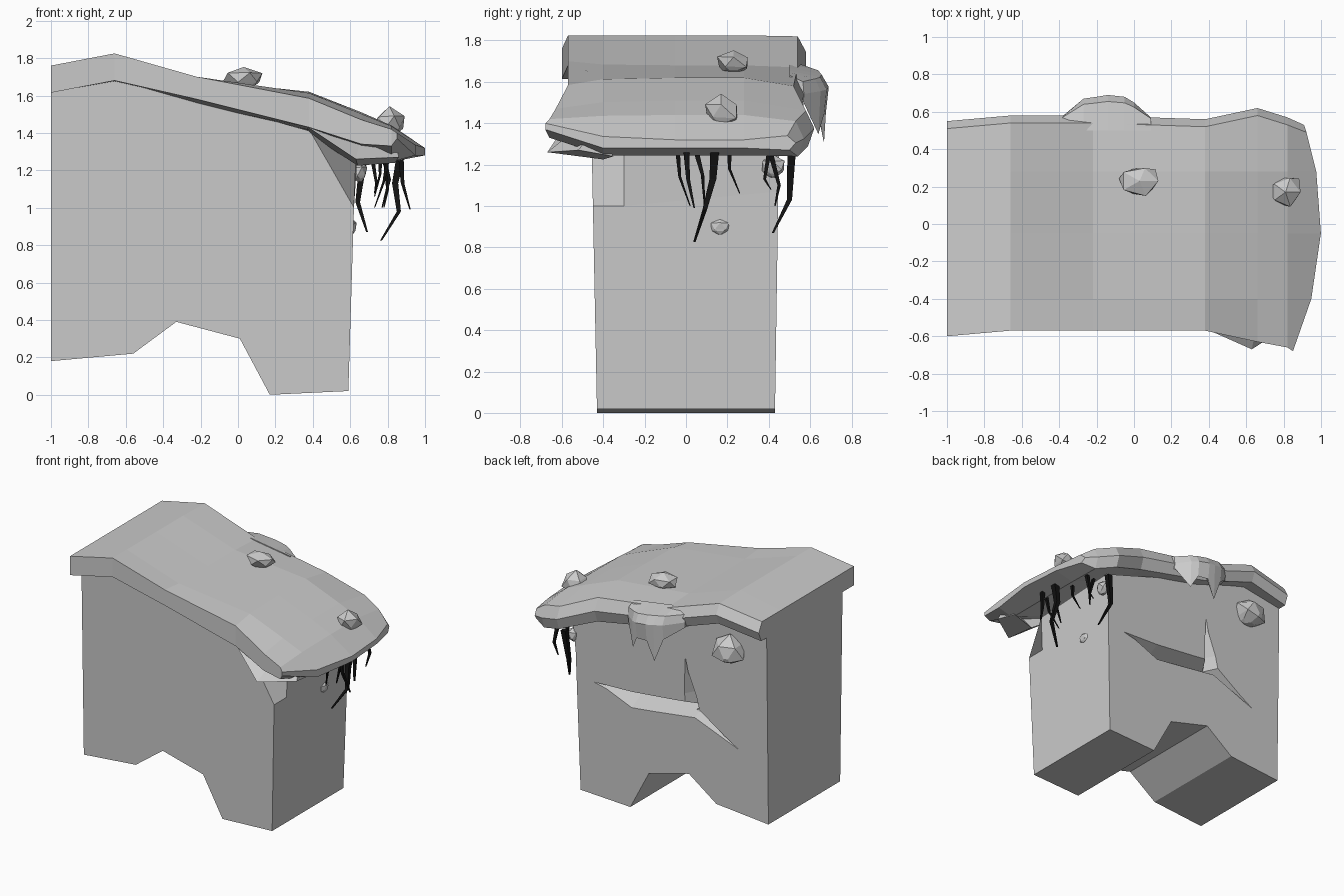
import bpy, bmesh, random
from mathutils import Vector

if "Cube" in bpy.data.objects:
    bpy.data.objects.remove(bpy.data.objects["Cube"])

random.seed(4)


def finish(name, bm):
    bmesh.ops.recalc_face_normals(bm, faces=bm.faces)
    me = bpy.data.meshes.new(name)
    bm.to_mesh(me)
    bm.free()
    ob = bpy.data.objects.new(name, me)
    bpy.context.collection.objects.link(ob)
    return ob


def loft(name, rings):
    """Closed skin through rings of equal point count, capped at both ends."""
    bm = bmesh.new()
    vs = [[bm.verts.new(p) for p in r] for r in rings]
    n = len(rings[0])
    for a, b in zip(vs, vs[1:]):
        for i in range(n):
            j = (i + 1) % n
            bm.faces.new((a[i], a[j], b[j], b[i]))
    bm.faces.new(vs[0])
    bm.faces.new(vs[-1])
    return finish(name, bm)


# Cliff body: side profile, with the front right top corner cut away
base = [(-1, .18), (-.56, .22), (-.33, .39), (.01, .30), (.17, 0), (.59, .02)]
front_top = [(.62, 1.0), (.385, 1.41), (-.62, 1.69), (-1, 1.62)]
back_top = [(.62, 1.07), (.64, 1.30), (-.62, 1.69), (-1, 1.62)]
body = loft("cliff_body", [
    [(x, -(.43 + .02 * z), z) for x, z in base + front_top],
    [(x, -.30, z) for x, z in base + [(.62, 1.0), (.63, 1.27)] + front_top[2:]],
    [(x, .43 + .015 * z, z) for x, z in base + back_top]])


# Cracks in the back face: upper point, lower point, depth at each station
def crack(name, stations):
    rings = []
    for (xu, zu), (xl, zl), d in stations:
        rings.append([(xu, .5, zu), (xl, .5, zl), ((xu + xl) / 2, .45 - d, (zu + zl) / 2)])
    cutter = loft(name, rings)
    cutter.hide_render = True
    cutter.hide_set(True)
    mod = body.modifiers.new(name, 'BOOLEAN')
    mod.operation = 'DIFFERENCE'
    mod.solver = 'EXACT'
    mod.object = cutter


crack("long_crack_cutter", [
    ((.47, .89), (.46, .87), .01), ((.15, .92), (.15, .74), .13),
    ((-.36, .97), (-.39, .81), .13), ((-.76, .70), (-.75, .68), .01)])
crack("upright_crack_cutter", [
    ((-.30, 1.27), (-.32, 1.27), .01), ((-.27, 1.0), (-.43, 1.0), .10),
    ((-.28, .87), (-.47, .85), .12)])

# Turf cap: x, y front/back, top z front/mid/back, bottom z front/back, nose bulge
cap_stations = [
    (-1.0, -.60, .55, 1.76, 1.76, 1.76, 1.615, 1.615, 0),
    (-.66, -.57, .58, 1.825, 1.825, 1.82, 1.68, 1.67, 0),
    (-.22, -.57, .58, 1.70, 1.68, 1.67, 1.58, 1.52, 0),
    (.38, -.57, .56, 1.585, 1.62, 1.58, 1.43, 1.40, 0),
    (.66, -.63, .62, 1.47, 1.51, 1.46, 1.34, 1.29, 0),
    (.82, -.66, .57, 1.42, 1.44, 1.41, 1.33, 1.24, 0),
    (.85, -.68, .53, 1.40, 1.32, 1.34, 1.37, 1.27, .15)]
rings = []
for x, yf, yb, tf, tm, tb, bf, bb, bulge in cap_stations:
    bm_ = bf * .5 + bb * .5 - (.04 if x > .8 else 0)
    ring = [(yf, bf), (yf, tf), (-.40, tm * .8 + tf * .2), (-.05, tm), (.28, tm),
            (yb - .04, tb), (yb, tb * .5 + bb * .5), (yb - .03, bb),
            (.28, bm_), (-.05, bm_), (-.40, bm_)]
    rings.append([(x + bulge * (1 - (y / .68) ** 2), y, z) for y, z in ring])
cap = loft("turf_cap", rings)

# Pointed rock lip below the front right corner of the cap
loft("corner_lip", [
    [(.36, -.55, 1.44), (.40, -.40, 1.38), (.40, -.40, 1.48)],
    [(.63, -.67, 1.26), (.64, -.40, 1.225), (.66, -.52, 1.38)],
    [(.86, -.52, 1.27), (.84, -.35, 1.24), (.84, -.45, 1.36)]])

# Turf fold curling down over the back edge: x, outward reach, drop
fold = []
for x, d, drop in [(-.39, .02, .05), (-.27, .12, .14), (-.20, .13, .35),
                   (-.14, .14, .16), (-.05, .13, .15), (0, .10, .26), (.09, .02, .05)]:
    top = 1.665 - .15 * (x + .2)
    fold.append([(x, .50, top + .01), (x, .55 + d * .75, top - .02), (x, .55 + d, top - .08),
                 (x, .55 + d * .9, top - .08 - drop * .8), (x, .54 + d * .6, top - .12),
                 (x, .50, top - .13)])
loft("turf_fold", fold)


# Loose stones, faceted
def stone(name, loc, size):
    bm = bmesh.new()
    bmesh.ops.create_icosphere(bm, subdivisions=1, radius=1)
    for v in bm.verts:
        k = random.uniform(.9, 1.12)
        v.co = Vector(c * s * k + o for c, s, o in zip(v.co, size, loc))
    bmesh.ops.bevel(bm, geom=bm.edges[:8], offset=min(size) * .2, segments=1, affect='EDGES')
    finish(name, bm)


stone("top_stone", (.03, .23, 1.69), (.11, .085, .065))
stone("edge_stone", (.81, .17, 1.45), (.085, .085, .085))
stone("hanging_stone", (.65, .42, 1.19), (.045, .06, .06))
stone("wall_stone", (.615, .165, .90), (.02, .05, .04))
stone("back_stone", (-.70, .47, 1.45), (.12, .12, .125))

# Black roots hanging from the nose of the cap
black = bpy.data.materials.new("root_black")
black.diffuse_color = (.006, .006, .006, 1)
black.use_nodes = True
black.node_tree.nodes["Principled BSDF"].inputs["Base Color"].default_value = black.diffuse_color


def root(points, r):
    n = len(points)
    rings = []
    for i, (x, y, z) in enumerate(points):
        w = r * (1 - .75 * i / (n - 1))
        rings.append([(x - w, y - w, z), (x + w, y - w, z), (x + w, y + w, z), (x - w, y + w, z)])
    ob = loft("hanging_root", rings)
    ob.data.materials.append(black)


root([(.80, -.04, 1.26), (.78, -.03, 1.14), (.73, .02, 1.0)], .011)
root([(.87, 0, 1.29), (.88, .01, 1.13), (.92, .04, .99)], .015)
root([(.78, .05, 1.26), (.81, .08, 1.15), (.77, .09, 1.0)], .013)
root([(.87, .14, 1.28), (.84, .13, 1.13), (.86, .09, .98), (.765, .04, .825)], .022)
root([(.76, .21, 1.26), (.76, .21, 1.18), (.73, .26, 1.06)], .011)
root([(.72, .40, 1.25), (.74, .38, 1.13), (.73, .41, 1.08)], .011)
root([(.79, .41, 1.25), (.80, .45, 1.10), (.78, .43, 1.0)], .013)
root([(.67, .51, 1.25), (.64, .50, 1.03), (.69, .42, .87)], .02)
